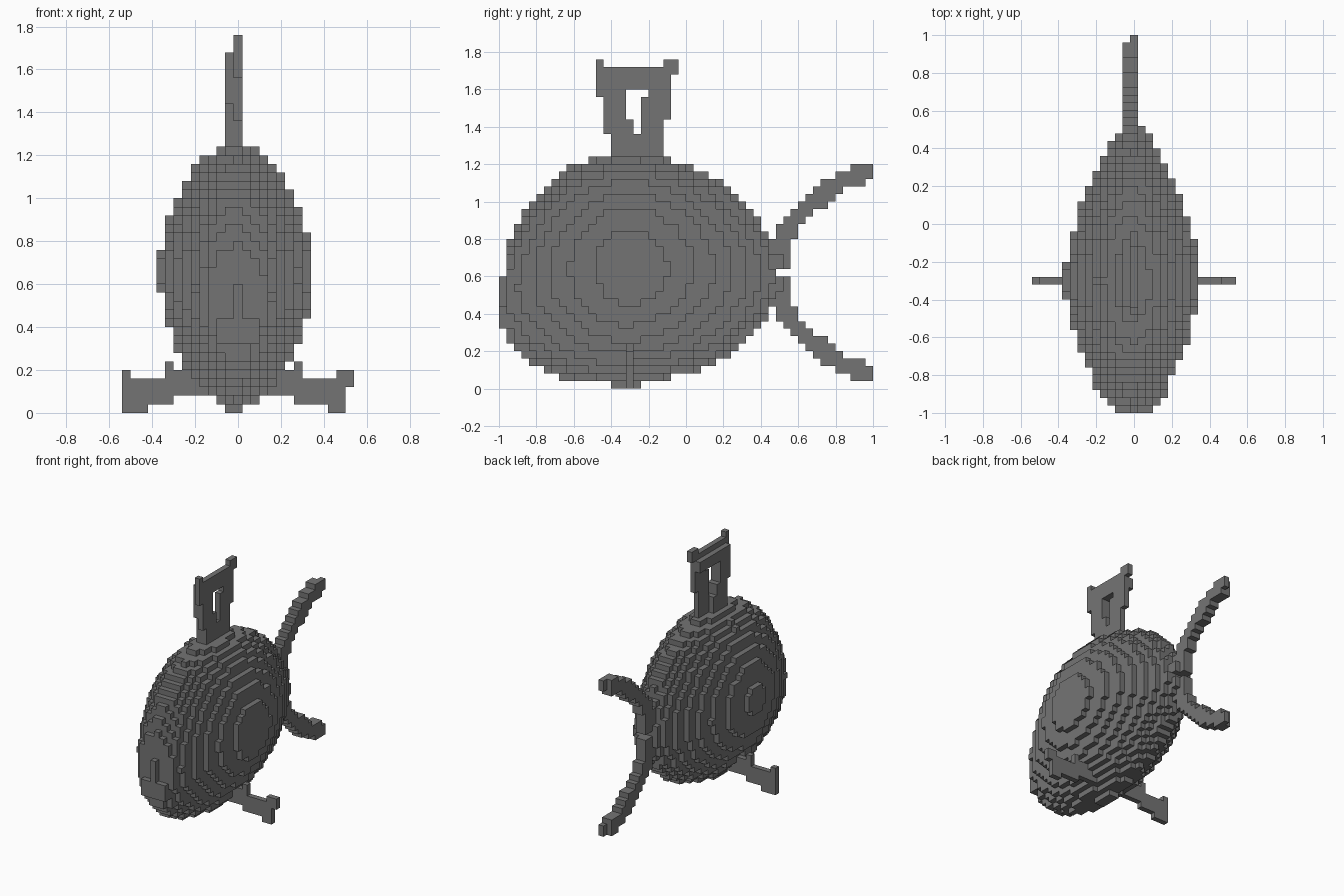
import bpy, bmesh

if "Cube" in bpy.data.objects:
    bpy.data.objects.remove(bpy.data.objects["Cube"])

S = 0.04                    # block size
NX, NY, NZ = 27, 50, 44     # block counts along x, y, z
X0, Y0 = -0.54, -1.0

grey = bpy.data.materials.new("slate grey")
grey.use_nodes = True
COLOUR = (0.175, 0.175, 0.175, 1)
grey.diffuse_color = COLOUR
grey.node_tree.nodes["Principled BSDF"].inputs["Base Color"].default_value = COLOUR


def blocks(inside):
    """All grid cells whose centre satisfies the rule."""
    return {(i, j, k) for i in range(NX) for j in range(NY) for k in range(NZ)
            if inside(X0 + (i + .5) * S, Y0 + (j + .5) * S, (k + .5) * S)}


def box(x1, x2, y1, y2, z1, z2):
    return blocks(lambda x, y, z: x1 < x < x2 and y1 < y < y2 and z1 < z < z2)


def union(*sets):
    return set().union(*sets)


# Body: lens-shaped from above, round from the side, fuller below the snout
def body_rule(x, y, z):
    front = y < -0.3
    t = (-0.3 - y) / 0.7 if front else (y + 0.3) / 0.78
    if t >= 1 or z < 0.04:
        return False
    if y < -0.96:           # lips
        return 0.32 < z < 0.6 and abs(x) < (0.1 if z < 0.44 else 0.02)
    power = 2.1 if front else 2
    r = (1 - t ** power) ** (1 / power)
    mid = 0.64 - (0.17 * t ** 4 if front else 0.04 * t * t)
    width = 0.36 * (1 - (0.68 if front else 0.75) * t ** 1.65)
    height, curve = 0.61, 1.85
    if z < mid:
        height, curve = (0.62 + 0.07 * t if front else 0.605), 1.7
    return (abs(x + 0.01) / width) ** curve + (abs(z - mid) / (height * r)) ** curve < 1


# Tail: two curved lobes mirrored about the centre line, joined by a root
def tail_rule(x, y, z):
    h = abs(z - 0.62)
    if 0.44 < y < 0.52 and abs(x) < 0.06 and h < 0.12:
        return y < 0.48 or h > 0.02
    if not -0.06 < x < 0.02 or y < 0.44 or (y > 0.96 and x < -0.02):
        return False
    if y < 0.48:
        return h < 0.2
    if y < 0.56 and 0.02 < h < 0.14:
        return True
    t = (y - 0.46) / 0.54
    top = 0.2 + 0.385 * (1 - (1 - t) ** 1.8)
    return top - 0.16 + 0.07 * t < h < top


# Top fin: two layers with a keyhole opening and raised corners,
# the rear post being a single layer thick
fin = union(box(-.06, .02, -.4, -.12, 1.16, 1.44),
            box(-.06, .02, -.44, -.08, 1.44, 1.68),
            box(-.02, .02, -.44, -.12, 1.36, 1.44),
            box(-.02, .02, -.48, -.08, 1.56, 1.72),
            box(-.02, .02, -.48, -.44, 1.72, 1.76),
            box(-.02, .02, -.12, -.04, 1.68, 1.76))
fin -= union(box(-.06, .02, -.32, -.24, 1.44, 1.6),
             box(-.06, .02, -.28, -.24, 1.36, 1.44),
             box(-.06, .02, -.24, -.2, 1.56, 1.6),
             box(-.06, -.02, -.24, -.08, 1.24, 1.6))


# Side fins: thin plates with a flared tip, the left one slightly shorter
def side_fin(s, root, knob, tip):
    def plate(a, b, z1, z2):
        return box(min(a * s, b * s), max(a * s, b * s), -.32, -.28, z1, z2)
    return union(plate(.1, root, .08, .2), plate(root, root + .04, .04, .24),
                 plate(root, .5, .04, .16), plate(.42, tip, 0, .16),
                 plate(knob, .54, .12, .2))


parts = {
    "body": blocks(body_rule),
    "tail": blocks(tail_rule),
    "top_fin": fin,
    "right_fin": side_fin(-1, .30, .50, .54),
    "left_fin": side_fin(1, .26, .46, .50),
    "belly_fin": box(-.06, .02, -.4, -.24, 0, .04),
}
solid = union(*parts.values())


def build(name, cells):
    """Mesh the exposed block faces of one part."""
    bm = bmesh.new()
    corners = {}

    def corner(c):
        if c not in corners:
            corners[c] = bm.verts.new((X0 + c[0] * S, Y0 + c[1] * S, c[2] * S))
        return corners[c]

    for cell in sorted(cells):
        for axis in range(3):
            for side in (0, 1):
                near = list(cell)
                near[axis] += 2 * side - 1
                if tuple(near) in solid:
                    continue
                u, v = (axis + 1) % 3, (axis + 2) % 3
                ring = []
                for a, b in ((0, 0), (1, 0), (1, 1), (0, 1)):
                    p = list(cell)
                    p[axis] += side
                    p[u] += a
                    p[v] += b
                    ring.append(corner(tuple(p)))
                bm.faces.new(ring if side else ring[::-1])
    # Merge flat runs of faces into larger ones
    bmesh.ops.dissolve_limit(bm, angle_limit=0.01, verts=bm.verts[:], edges=bm.edges[:])
    mesh = bpy.data.meshes.new(name)
    bm.to_mesh(mesh)
    bm.free()
    mesh.materials.append(grey)
    bpy.context.collection.objects.link(bpy.data.objects.new(name, mesh))


done = set()
for name, cells in parts.items():
    build(name, cells - done)
    done |= cells
